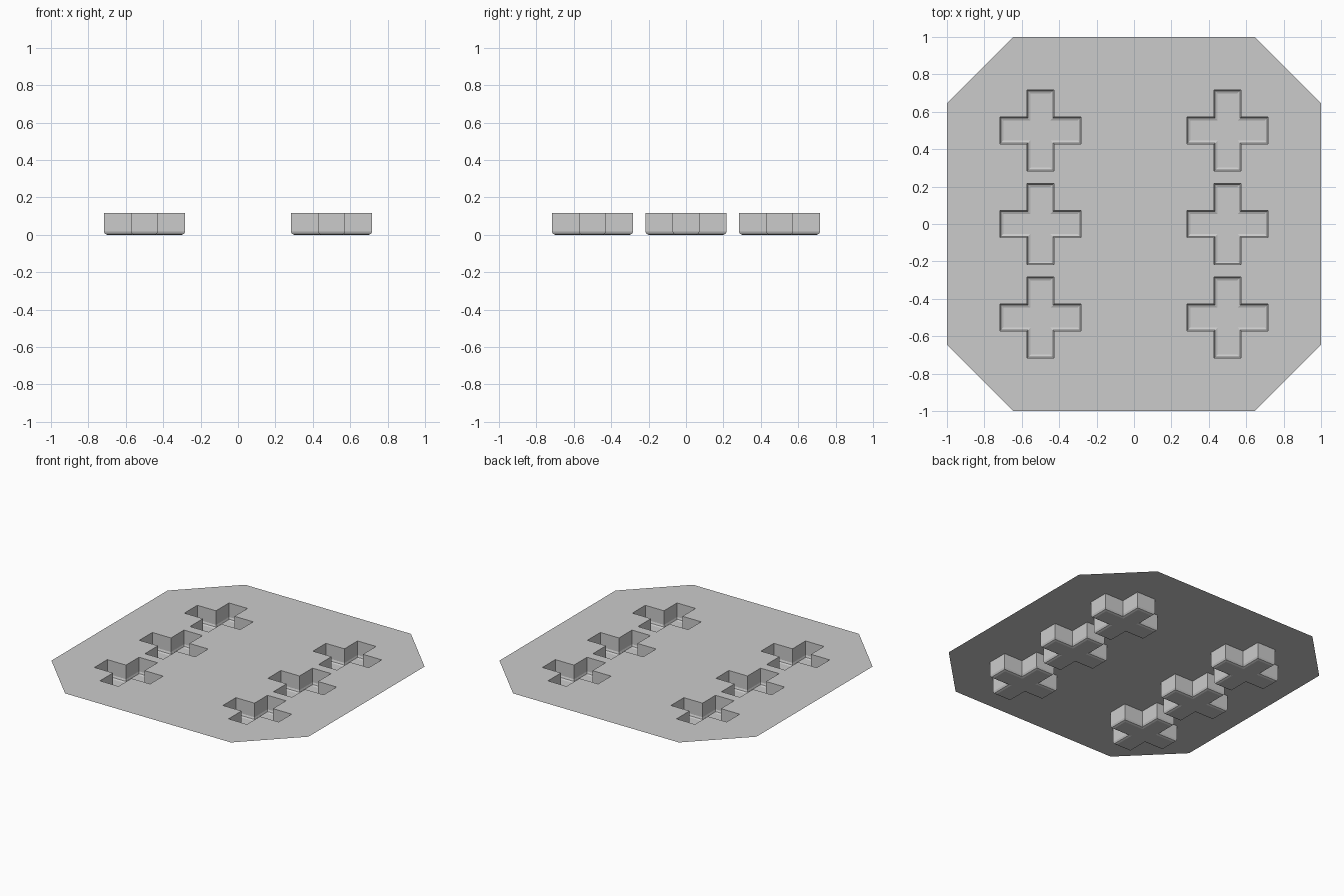
import bpy, bmesh, math

if "Cube" in bpy.data.objects:
    bpy.data.objects.remove(bpy.data.objects["Cube"])

TOP = 0.117          # height of the sheet
ARM, HALF_W = 0.217, 0.072   # cross arm length and half width
R = 0.018            # rounding at the pocket floor
CUT = 0.645          # where the plate corners are clipped


def ring(bm, points, z):
    return [bm.verts.new((x, y, z)) for x, y in points]


def cross(cx, cy, inset):
    a, w = ARM - inset, HALF_W - inset
    quarter = [(a, -w), (a, w), (w, w)]
    pts = []
    for _ in range(4):
        pts += quarter
        quarter = [(-y, x) for x, y in quarter]
    return [(cx + x, cy + y) for x, y in pts]


def loop_edges(bm, verts):
    return [bm.edges.new((v, verts[(i + 1) % len(verts)])) for i, v in enumerate(verts)]


bm = bmesh.new()

# Octagonal outline of the sheet
c = CUT
outline = [(1, -c), (1, c), (c, 1), (-c, 1), (-1, c), (-1, -c), (-c, -1), (c, -1)]
edges = loop_edges(bm, ring(bm, outline, TOP))

# Six cross-shaped pocket mouths
centres = [(x, y) for x in (-0.5, 0.5) for y in (-0.5, 0, 0.5)]
mouths = []
for cx, cy in centres:
    mouth = ring(bm, cross(cx, cy, 0), TOP)
    edges += loop_edges(bm, mouth)
    mouths.append(mouth)

# Sheet surface with the mouths left open
bmesh.ops.triangle_fill(bm, edges=edges, use_beauty=True, normal=(0, 0, 1))

# Pocket walls, rounded lower edge and floor
for (cx, cy), upper in zip(centres, mouths):
    for step in range(3):
        t = math.radians(45 * step)
        lower = ring(bm, cross(cx, cy, R * (1 - math.cos(t))), R * (1 - math.sin(t)))
        for i in range(12):
            j = (i + 1) % 12
            bm.faces.new((upper[i], upper[j], lower[j], lower[i]))
        upper = lower
    bm.faces.new(upper)

bmesh.ops.recalc_face_normals(bm, faces=bm.faces[:])
if sum(f.normal.z * f.calc_area() for f in bm.faces) < 0:
    bmesh.ops.reverse_faces(bm, faces=bm.faces[:])

mesh = bpy.data.meshes.new("pocketed_plate")
bm.to_mesh(mesh)
bm.free()
plate = bpy.data.objects.new("pocketed_plate", mesh)
bpy.context.collection.objects.link(plate)
